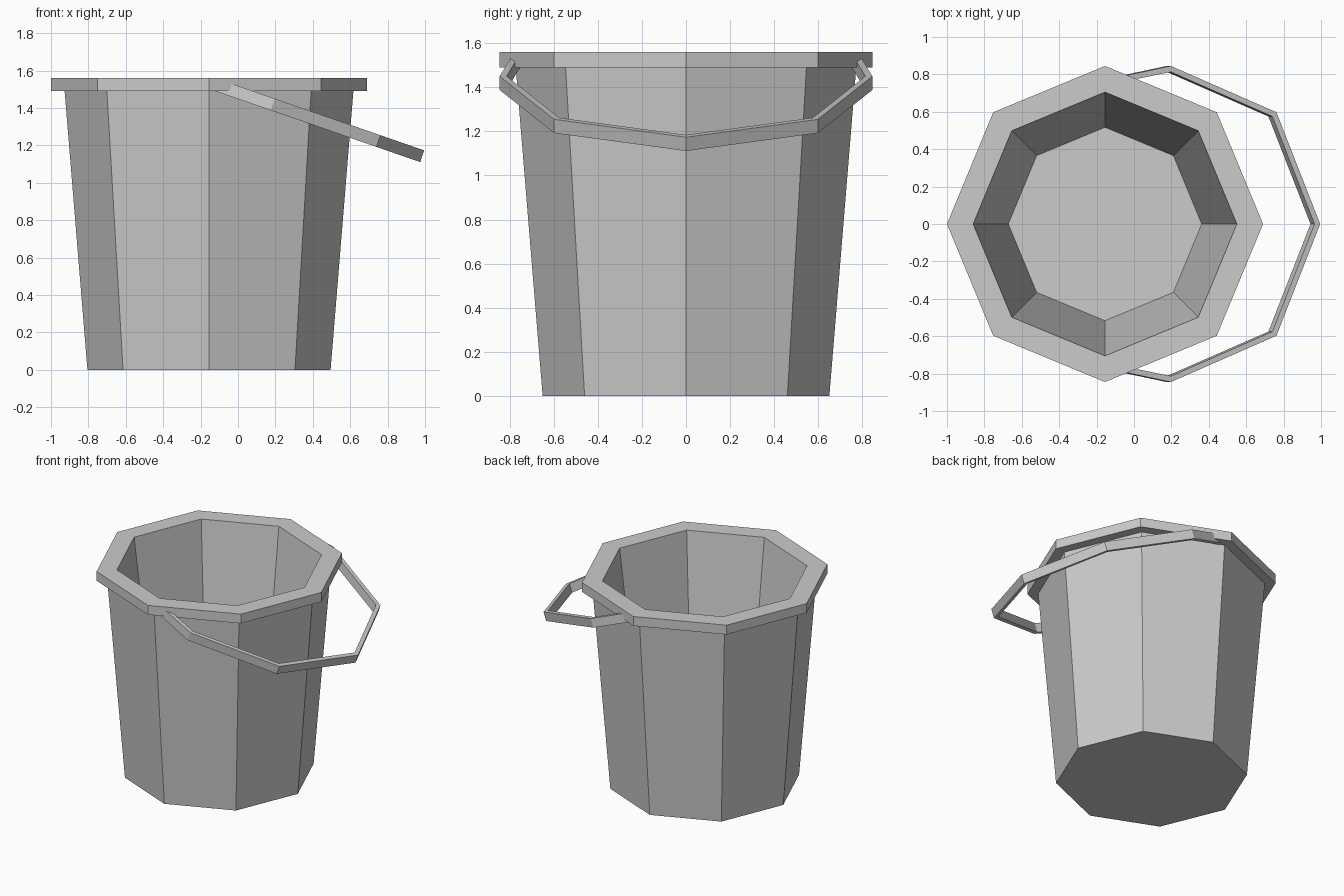
import bpy, bmesh
from math import cos, sin, pi, radians
from mathutils import Vector

if "Cube" in bpy.data.objects:
    bpy.data.objects.remove(bpy.data.objects["Cube"])

SIDES = 8
CX = -0.155


def make_object(name, bm):
    bmesh.ops.recalc_face_normals(bm, faces=bm.faces)
    mesh = bpy.data.meshes.new(name)
    bm.to_mesh(mesh)
    bm.free()
    obj = bpy.data.objects.new(name, mesh)
    bpy.context.collection.objects.link(obj)
    return obj


# Bucket: one (radius, z) profile turned around eight sides, capped at both ends
profile = [(0.65, 0), (0.772, 1.49), (0.845, 1.49),
           (0.845, 1.56), (0.705, 1.56), (0.517, 0.07)]
bm = bmesh.new()
rings = [[bm.verts.new((CX + r * cos(2 * pi * i / SIDES),
                        r * sin(2 * pi * i / SIDES), z))
          for i in range(SIDES)] for r, z in profile]
for low, high in zip(rings, rings[1:]):
    for i in range(SIDES):
        j = (i + 1) % SIDES
        bm.faces.new((low[i], low[j], high[j], high[i]))
bm.faces.new(rings[0])
bm.faces.new(rings[-1])
make_object("bucket", bm)

# Handle: flat strip around half an octagon, tilted down to the right
tilt = radians(19.1)
along = Vector((cos(tilt), 0, -sin(tilt)))
drop = Vector((sin(tilt), 0, cos(tilt))) * -0.066
origin = Vector((0.197, 0, 1.45))


def half_path(r, end_y):
    c = r * cos(pi / 4)
    pts = [(-0.325, end_y), (0, r), (c, c), (r, 0)]
    return pts + [(u, -y) for u, y in reversed(pts[:-1])]


bm = bmesh.new()
sections = []
for (uo, yo), (ui, yi) in zip(half_path(0.845, 0.78), half_path(0.813, 0.75)):
    outer = origin + along * uo + Vector((0, yo, 0))
    inner = origin + along * ui + Vector((0, yi, 0))
    sections.append([bm.verts.new(p) for p in
                     (outer, inner, inner + drop, outer + drop)])
for a, b in zip(sections, sections[1:]):
    for i in range(4):
        j = (i + 1) % 4
        bm.faces.new((a[i], a[j], b[j], b[i]))
bm.faces.new(sections[0])
bm.faces.new(sections[-1])
make_object("handle", bm)
